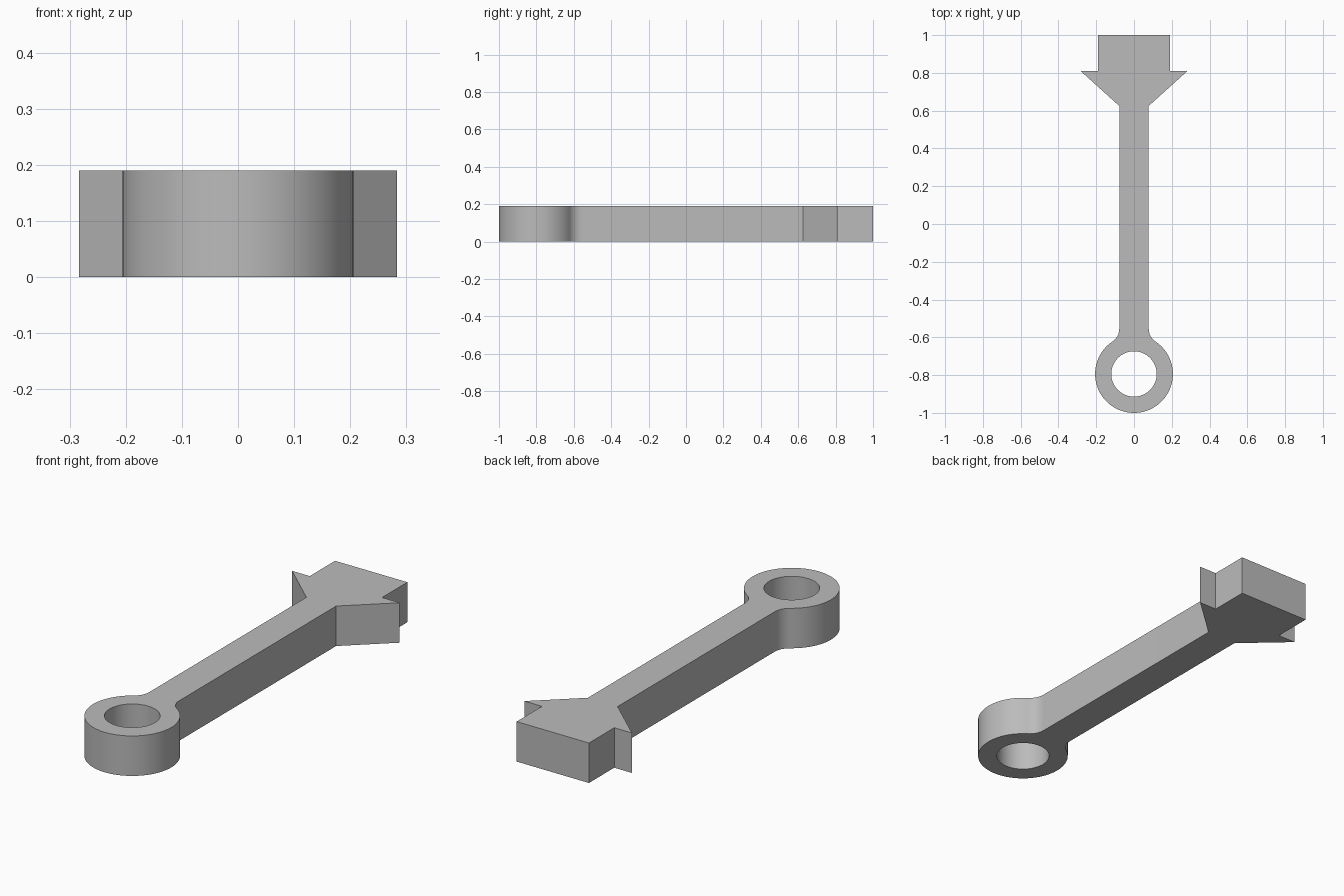
import bpy, bmesh, math
from mathutils import Vector

cube = bpy.data.objects.get("Cube")
if cube:
    bpy.data.objects.remove(cube, do_unlink=True)

THICK = 0.19
EYE_Y, EYE_R, HOLE_R = -0.794, 0.206, 0.12
SHAFT = 0.078          # half width of the shaft
FILLET_Y = -0.555      # where the fillet meets the shaft

grey = bpy.data.materials.new("plain_grey")
grey.use_nodes = True
colour = (0.5, 0.5, 0.5, 1)
grey.diffuse_color = colour
grey.node_tree.nodes["Principled BSDF"].inputs["Base Color"].default_value = colour


def arc(cx, cy, r, start, end, steps):
    return [(cx + r * math.cos(a), cy + r * math.sin(a))
            for a in (start + (end - start) * i / steps for i in range(steps + 1))]


# Fillet radius tangent to both the shaft side and the eye
rise = FILLET_Y - EYE_Y
fillet = (SHAFT**2 + rise**2 - EYE_R**2) / (2 * (EYE_R - SHAFT))
angle = math.atan2(rise, SHAFT + fillet)

# Right half of the outline: eye, fillet, shaft, barb, square end
half = arc(0, EYE_Y, EYE_R, -math.pi / 2, angle, 40)
half += arc(SHAFT + fillet, FILLET_Y, fillet, angle + math.pi, math.pi, 10)[1:]
half += [(SHAFT, 0.625), (0.283, 0.81), (0.19, 0.81), (0.19, 1.0)]
outline = half + [(-x, y) for x, y in reversed(half[1:])]
hole = arc(0, EYE_Y, HOLE_R, 0, 2 * math.pi, 64)[:-1]

# Fill the outline around the hole and extrude it upwards
bm = bmesh.new()
edges = []
for loop in (outline, hole):
    verts = [bm.verts.new((x, y, 0)) for x, y in loop]
    edges += [bm.edges.new((v, verts[(i + 1) % len(verts)])) for i, v in enumerate(verts)]
bmesh.ops.triangle_fill(bm, edges=edges, use_beauty=True, normal=Vector((0, 0, 1)))
result = bmesh.ops.extrude_face_region(bm, geom=bm.faces[:], use_keep_orig=True)
top = [g for g in result["geom"] if isinstance(g, bmesh.types.BMVert)]
bmesh.ops.translate(bm, verts=top, vec=(0, 0, THICK))
bmesh.ops.recalc_face_normals(bm, faces=bm.faces[:])

mesh = bpy.data.meshes.new("barbed_link")
bm.to_mesh(mesh)
bm.free()
mesh.materials.append(grey)
link = bpy.data.objects.new("barbed_link", mesh)
bpy.context.collection.objects.link(link)

# Smooth round walls, sharp corners
bpy.ops.object.select_all(action='DESELECT')
link.select_set(True)
bpy.context.view_layer.objects.active = link
bpy.ops.object.shade_smooth_by_angle(angle=math.radians(30))
